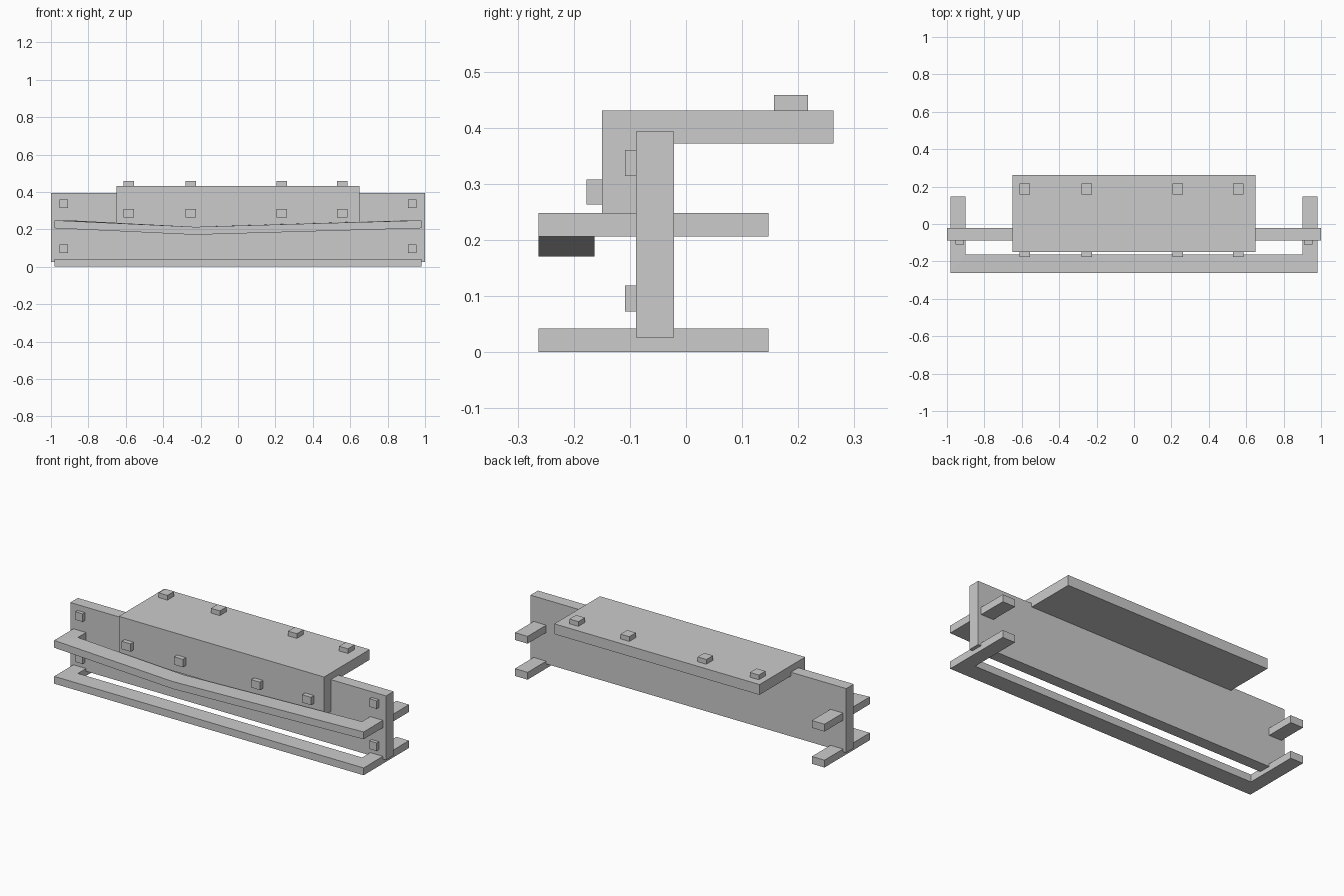
import bpy, bmesh

if "Cube" in bpy.data.objects:
    bpy.data.objects.remove(bpy.data.objects["Cube"])


def finish(name, bm):
    bmesh.ops.recalc_face_normals(bm, faces=bm.faces)
    mesh = bpy.data.meshes.new(name)
    bm.to_mesh(mesh)
    bm.free()
    obj = bpy.data.objects.new(name, mesh)
    bpy.context.collection.objects.link(obj)
    return obj


def box(name, lo, hi):
    bm = bmesh.new()
    bmesh.ops.create_cube(bm, size=1)
    for v in bm.verts:
        v.co = [lo[i] + (v.co[i] + 0.5) * (hi[i] - lo[i]) for i in range(3)]
    return finish(name, bm)


def rail(name, z0, z1, sag):
    """U-shaped rail swept through outer/inner stations, with a sagging middle."""
    stations = [  # outer x, y, inner x, y, drop
        (-0.98, 0.147, -0.90, 0.147, 0),
        (-0.98, -0.263, -0.90, -0.163, 0),
        (-0.23, -0.263, -0.23, -0.163, sag),
        (0.98, -0.263, 0.90, -0.163, 0),
        (0.98, 0.147, 0.90, 0.147, 0),
    ]
    bm = bmesh.new()
    rings = []
    for ox, oy, ix, iy, d in stations:
        pts = [(ox, oy, z0 - d), (ix, iy, z0 - d), (ix, iy, z1 - d), (ox, oy, z1 - d)]
        rings.append([bm.verts.new(p) for p in pts])
    for a, b in zip(rings, rings[1:]):
        for i in range(4):
            j = (i + 1) % 4
            bm.faces.new((a[i], a[j], b[j], b[i]))
    bm.faces.new(rings[0])
    bm.faces.new(rings[-1])
    return finish(name, bm)


# Main upright board
box("main_board", (-1, -0.089, 0.026), (1, -0.021, 0.393))

# L-section bracket over the top of the board
profile = [(-0.15, 0.21), (-0.089, 0.21), (-0.089, 0.372),
           (0.263, 0.372), (0.263, 0.431), (-0.15, 0.431)]
bm = bmesh.new()
face = bm.faces.new([bm.verts.new((-0.65, y, z)) for y, z in profile])
ext = bmesh.ops.extrude_face_region(bm, geom=[face])
bmesh.ops.translate(bm, vec=(1.30, 0, 0),
                    verts=[g for g in ext["geom"] if isinstance(g, bmesh.types.BMVert)])
# the start face is kept by the extrusion and closes the left end
finish("angle_bracket", bm)

# Lower and upper rails
rail("lower_rail", 0.0, 0.042, 0)
rail("upper_rail", 0.206, 0.248, 0.035)

# Square bolts at the board ends
for x in (-0.931, 0.931):
    for z in (0.096, 0.337):
        box("board_bolt", (x - 0.023, -0.109, z - 0.023), (x + 0.023, -0.085, z + 0.023))

# Square bolts on the bracket front and top
for x in (-0.585, -0.253, 0.235, 0.558):
    box("bracket_front_bolt", (x - 0.028, -0.177, 0.263), (x + 0.028, -0.145, 0.308))
    box("bracket_top_bolt", (x - 0.028, 0.157, 0.425), (x + 0.028, 0.217, 0.458))
